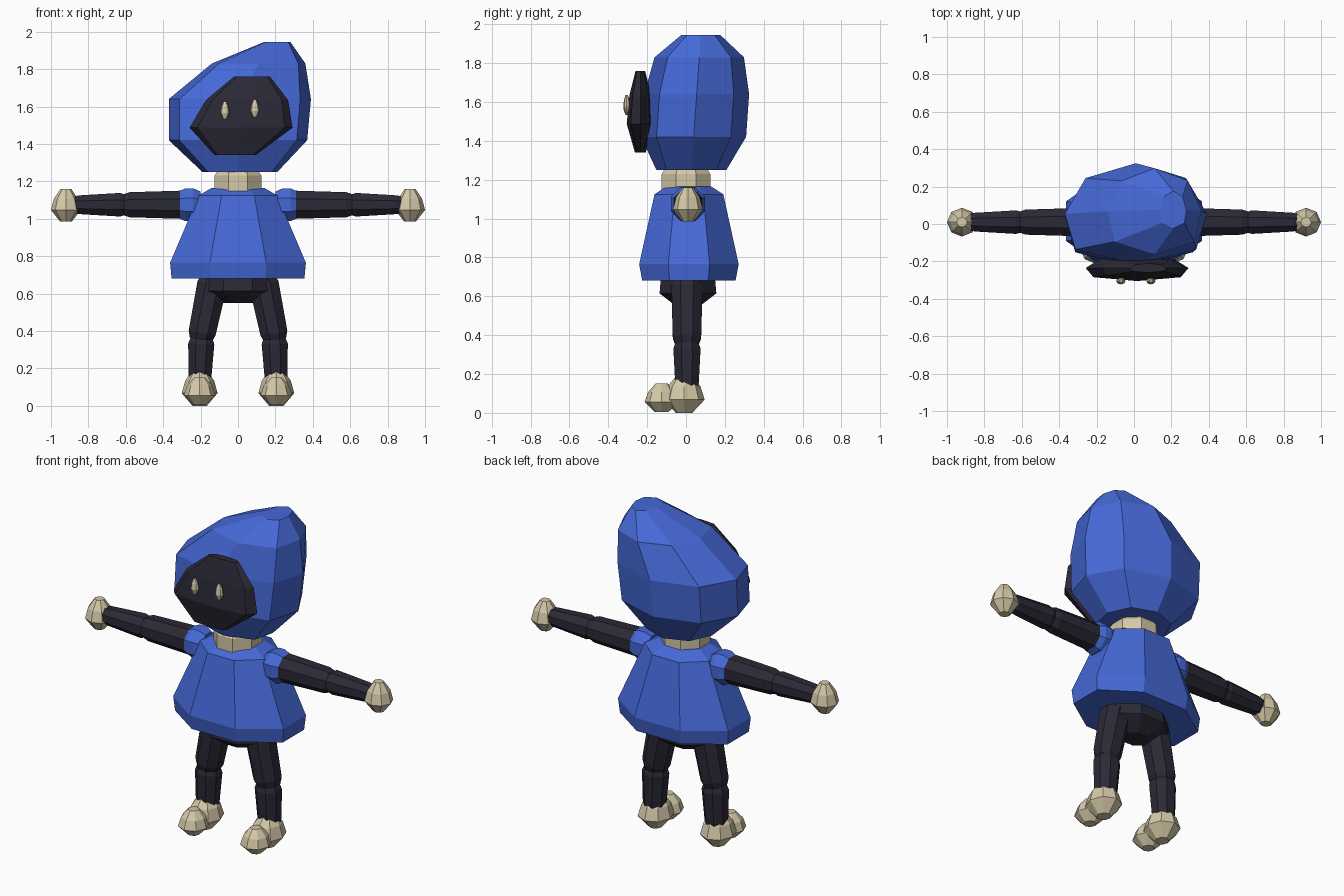
import bpy, bmesh, math
from mathutils import Matrix, Vector

default_cube = bpy.data.objects.get("Cube")
if default_cube:
    bpy.data.objects.remove(default_cube, do_unlink=True)


def make_material(name, red, green, blue):
    material = bpy.data.materials.new(name)
    material.use_nodes = True
    colour = (red, green, blue, 1)
    material.diffuse_color = colour
    shader = material.node_tree.nodes["Principled BSDF"]
    shader.inputs["Base Color"].default_value = colour
    return material


royal_blue = make_material("royal blue", 0.06, 0.14, 0.68)
charcoal = make_material("charcoal", 0.023, 0.022, 0.037)
cream = make_material("cream", 0.66, 0.58, 0.39)


def octagon(flat_sided=False, front_width=1):
    """Unit section; flat_sided turns its sides to the axes."""
    step = math.tau / 8
    turn = step / 2 if flat_sided else 0
    radius = 1 / math.cos(turn)
    section = []
    for corner in range(8):
        u = radius * math.cos(corner * step + turn)
        v = radius * math.sin(corner * step + turn)
        section.append((u * front_width if v < -0.1 else u, v))
    return section


pointed = octagon()
flat = octagon(flat_sided=True)
broad_front = octagon(front_width=1.2)


def loft(name, material, rings, section=flat, placement=Matrix()):
    """Skin rings of (height, centre x, centre y, radius x, radius y)."""
    bm = bmesh.new()
    loops = []
    for height, cx, cy, rx, ry in rings:
        loops.append([bm.verts.new((cx + rx * u, cy + ry * v, height)) for u, v in section])
    for lower, upper in zip(loops, loops[1:]):
        for i in range(len(section)):
            bm.faces.new((lower[i - 1], lower[i], upper[i], upper[i - 1]))
    bm.faces.new(loops[0])
    bm.faces.new(loops[-1])
    bm.transform(placement)
    bmesh.ops.recalc_face_normals(bm, faces=bm.faces)
    mesh = bpy.data.meshes.new(name)
    bm.to_mesh(mesh)
    bm.free()
    mesh.materials.append(material)
    part = bpy.data.objects.new(name, mesh)
    bpy.context.collection.objects.link(part)


def bulb(name, material, centre, size, section=pointed, lean=0):
    """Faceted pebble, broadest just below its middle."""
    rx, ry, rz = size
    levels = ((-1, 0.4), (-0.3, 1), (0.4, 0.8), (1, 0.35))
    rings = [(rz * level, lean * level, 0, rx * width, ry * width) for level, width in levels]
    loft(name, material, rings, section, Matrix.Translation(centre))


def tube(name, material, start, end, start_radius, end_radius, bevel=0.04):
    """Tapered segment with both ends bevelled."""
    start, end = Vector(start), Vector(end)
    axis = end - start
    length = axis.length
    profile = (
        (0, start_radius * 0.8),
        (bevel, start_radius),
        (length - bevel, end_radius),
        (length, end_radius * 0.8),
    )
    rings = [(height, 0, 0, radius, radius) for height, radius in profile]
    turn = axis.to_track_quat("Z", "Y").to_matrix().to_4x4()
    loft(name, material, rings, flat, Matrix.Translation(start) @ turn)


# Hood, its peak leaning back and to one side
hood_profile = (
    (1.25, 0.01, 0.2, 0.18),
    (1.42, 0, 0.37, 0.27),
    (1.64, 0.01, 0.38, 0.27),
    (1.83, 0.11, 0.25, 0.23),
    (1.945, 0.21, 0.07, 0.1),
)
hood_rings = [(z, x, 0.07 * z - 0.06, rx, ry) for z, x, rx, ry in hood_profile]
loft("hood", royal_blue, hood_rings, broad_front)

# Face pad and eyes
bulb("face", charcoal, (0.03, -0.235, 1.55), (0.275, 0.07, 0.21), broad_front, lean=0.045)
eye_size = (0.025, 0.018, 0.047)
bulb("right_eye", cream, (-0.07, -0.305, 1.58), eye_size)
bulb("left_eye", cream, (0.09, -0.305, 1.59), eye_size)

# Neck
tube("neck", cream, (0, 0, 1.1), (0, 0, 1.27), 0.125, 0.125)

# Flared tunic and hips
tunic_profile = (
    (0.68, 0.355, 0.24),
    (0.765, 0.363, 0.256),
    (1.125, 0.21, 0.177),
    (1.165, 0.14, 0.115),
)
loft("tunic", royal_blue, [(z, 0, 0.015, rx, ry) for z, rx, ry in tunic_profile])
hip_profile = ((0.55, 0.08), (0.615, 0.19), (0.7, 0.18))
loft("hips", charcoal, [(z, 0, 0.01, radius, radius * 0.77) for z, radius in hip_profile])


def build_limbs(label, side):
    """One arm and one leg; side mirrors them across the body."""
    def arm_point(reach):
        return (side * reach, 0.01, 1.075)

    def leg_point(spread, height):
        return (side * spread, 0.005, height)

    # Arm
    tube(label + "_shoulder_cuff", royal_blue, arm_point(0.2), arm_point(0.32), 0.088, 0.088)
    tube(label + "_upper_arm", charcoal, arm_point(0.27), arm_point(0.62), 0.075, 0.067)
    tube(label + "_forearm", charcoal, arm_point(0.59), arm_point(0.89), 0.063, 0.05)
    bulb(label + "_hand", cream, (side * 0.92, 0.01, 1.073), (0.08, 0.077, 0.087))

    # Leg
    tube(label + "_thigh", charcoal, leg_point(0.13, 0.69), leg_point(0.2, 0.35), 0.08, 0.073)
    tube(label + "_shin", charcoal, leg_point(0.195, 0.37), leg_point(0.205, 0.1), 0.07, 0.06)
    bulb(label + "_foot", cream, (side * 0.205, -0.01, 0.097), (0.096, 0.106, 0.097))
    bulb(label + "_toe", cream, (side * 0.205, -0.125, 0.078), (0.085, 0.088, 0.073))


build_limbs("left", 1)
build_limbs("right", -1)
